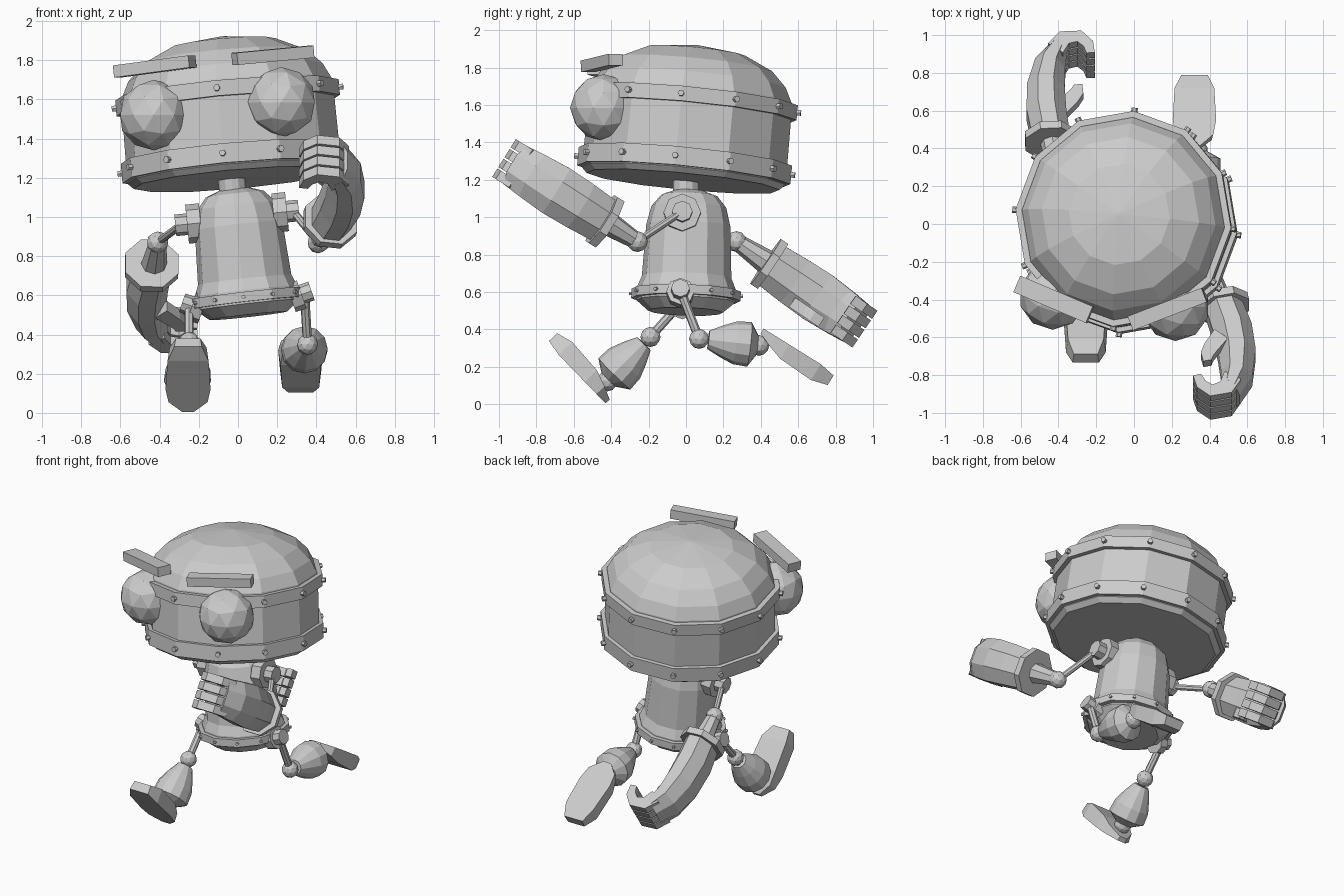
import bpy, bmesh, math
from math import sin, cos, pi, radians
from mathutils import Vector, Matrix, Euler

cube = bpy.data.objects.get("Cube")
if cube:
    bpy.data.objects.remove(cube, do_unlink=True)

grey = bpy.data.materials.new("plain grey")
grey.use_nodes = True
grey.diffuse_color = (0.6, 0.6, 0.6, 1)
grey.node_tree.nodes["Principled BSDF"].inputs["Base Color"].default_value = (0.6, 0.6, 0.6, 1)


def finish(name, bm, matrix=Matrix()):
    bmesh.ops.recalc_face_normals(bm, faces=bm.faces)
    mesh = bpy.data.meshes.new(name)
    bm.to_mesh(mesh)
    bm.free()
    mesh.materials.append(grey)
    obj = bpy.data.objects.new(name, mesh)
    obj.matrix_world = matrix
    bpy.context.collection.objects.link(obj)
    return obj


def loft(name, rings, matrix=Matrix(), closed=False):
    """Skin a list of equal rings; cap the ends or join last to first."""
    bm = bmesh.new()
    loops = [[bm.verts.new(p) for p in ring] for ring in rings]
    pairs = list(zip(loops, loops[1:]))
    if closed:
        pairs.append((loops[-1], loops[0]))
    else:
        bm.faces.new(loops[0])
        bm.faces.new(loops[-1])
    n = len(loops[0])
    for a, b in pairs:
        for i in range(n):
            j = (i + 1) % n
            bm.faces.new((a[i], a[j], b[j], b[i]))
    return finish(name, bm, matrix)


def lathe(name, profile, matrix, sides=12, closed=False):
    rings = [[(r * cos(2 * pi * i / sides), r * sin(2 * pi * i / sides), z)
              for i in range(sides)] for r, z in profile]
    return loft(name, rings, matrix, closed)


def along(a, b):
    """Matrix at a whose z axis points to b."""
    a, b = Vector(a), Vector(b)
    return Matrix.Translation(a) @ (b - a).to_track_quat('Z', 'Y').to_matrix().to_4x4()


def rod(name, a, b, r1, r2=None, sides=8):
    length = (Vector(b) - Vector(a)).length
    return lathe(name, [(r1, 0), (r2 or r1, length)], along(a, b), sides)


def ball(name, p, r, rot=Matrix()):
    bm = bmesh.new()
    bmesh.ops.create_icosphere(bm, subdivisions=2, radius=r)
    return finish(name, bm, Matrix.Translation(p) @ rot)


def box(name, matrix, size):
    bm = bmesh.new()
    bmesh.ops.create_cube(bm, size=1, matrix=Matrix.Diagonal((*size, 1)))
    return finish(name, bm, matrix)


def pose(p, x, y, z):
    return Matrix.Translation(p) @ Euler((radians(x), radians(y), radians(z))).to_matrix().to_4x4()


def band(name, matrix, r, inner, z0, z1, bolt):
    """Riveted hoop with a bolt on each corner."""
    lathe(name, [(inner, z0), (r, z0), (r, z1), (inner, z1)], matrix, closed=True)
    z = (z0 + z1) / 2
    for i in range(12):
        d = Vector((cos(pi * i / 6), sin(pi * i / 6), 0))
        up = Vector((0, 0, z))
        rod(name + "_bolt", matrix @ (d * (r - .02) + up), matrix @ (d * (r + bolt) + up), bolt * .85, sides=6)


# Head shell with two riveted bands
head = pose((-.04, .01, 1.46), -5, -5.5, -5)
lathe("head", [(.52, -.27), (.55, -.24), (.545, .15), (.54, .2), (.5, .28),
               (.42, .36), (.27, .43), (.01, .465)], head)
band("lower_head_band", head, .575, .53, -.235, -.135, .02)
band("upper_head_band", head, .575, .52, .11, .19, .02)

# Eyes and brows
ball("right_eye", (-.43, -.38, 1.52), .18)
ball("left_eye", (.22, -.44, 1.585), .18)
box("right_brow", pose((-.425, -.4, 1.768), 0, -7, -23), (.42, .095, .062))
box("left_brow", pose((.178, -.45, 1.825), 0, -5, 21), (.42, .08, .062))

# Torso and neck
torso = pose((.045, 0, .58), -1.5, -6.5, -3)
lathe("torso", [(.2, -.085), (.265, -.03), (.265, .04), (.24, .1), (.225, .38),
                (.2, .48), (.15, .54), (.08, .565)], torso)
band("torso_band", torso, .293, .25, -.02, .03, .012)
rod("neck", (-.025, 0, 1.12), (-.035, 0, 1.21), .07, sides=12)


def arm(side, s, shoulder, elbow, reach):
    """Jointed arm ending in a curled glove; the palm faces the body."""
    shoulder, elbow, L = Vector(shoulder), Vector(elbow), Vector(reach).normalized()
    C = Vector((-s, 0, 0))
    C = (C - L * C.dot(L)).normalized()
    W = C.cross(L) * s

    def at(l, c, w=0.0):
        return elbow + L * l + C * c + W * w

    def section(l, c, turn, hc, hw, w=0.0, n=8):
        t = radians(turn)
        across = C * cos(t) - L * sin(t)
        k = 1 / cos(pi / n)
        return [at(l, c, w) + across * hc * k * cos(2 * pi * (i + .5) / n)
                + W * hw * k * sin(2 * pi * (i + .5) / n) for i in range(n)]

    out = Vector((s, 0, .1 * s))
    rod(side + "_shoulder_plate", shoulder - out * .1, shoulder - out * .03, .1)
    rod(side + "_shoulder_hub", shoulder - out * .03, shoulder + out * .03, .055)
    rod(side + "_upper_arm", shoulder, elbow, .02)
    ball(side + "_elbow", elbow, .056)
    rod(side + "_wrist", elbow, at(.22, -.01), .045, .07)
    loft(side + "_cuff", [section(l, -.02, 0, .135, .145) for l in (.19, .235)])
    loft(side + "_glove", [section(.23, -.02, 0, .1, .125), section(.38, -.035, 0, .105, .135),
                           section(.53, -.03, 8, .1, .14), section(.67, 0, 25, .085, .13),
                           section(.76, .05, 50, .06, .12)])
    path = [(.72, .03, 40, .05), (.785, .08, 60, .045), (.79, .16, 110, .036),
            (.74, .205, 150, .03), (.68, .215, 180, .022)]
    for i in range(4):
        w = (i - 1.5) * .062
        loft(side + "_finger", [section(l, c, t, h, .026, w, 4) for l, c, t, h in path])
    thumb = [(.46, .04, 50, .045), (.53, .11, 45, .04), (.57, .14, 30, .034), (.61, .145, 0, .022)]
    loft(side + "_thumb", [section(l, c, t, h, .03, .1, 4) for l, c, t, h in thumb])


arm("left", 1, (.28, -.02, 1.03), (.41, -.26, .87), (.16, -.67, .42))
arm("right", -1, (-.29, .01, .96), (-.41, .27, .87), (-.04, .66, -.45))


def leg(side, s, hip, knee, ankle, heel, toe, up):
    """Thin thigh, flared shin and a slab foot."""
    hip, knee, ankle, heel, toe = map(Vector, (hip, knee, ankle, heel, toe))
    out = Vector((s, 0, .35))
    rod(side + "_hip_plate", hip - out * .07, hip - out * .015, .075)
    rod(side + "_hip_hub", hip - out * .02, hip + out * .035, .05)
    rod(side + "_thigh", hip, knee, .024)
    ball(side + "_knee", knee, .054)
    length = (ankle - knee).length
    lathe(side + "_shin", [(.05, .05), (.085, .12), (.115, length * .6), (.12, length * .84),
                           (.05, length * .98)], along(knee, ankle))
    ball(side + "_ankle", ankle, .056)
    # Foot slab, tapering towards heel and toe
    u = (toe - heel).normalized()
    n = Vector(up)
    n = (n - u * n.dot(u)).normalized()
    w = u.cross(n)
    rings = []
    for l, half, low, high in ((0, .03, 0, .03), (.07, .1, 0, .06), (.16, .115, 0, .09),
                               (.36, .105, 0, .1), (.45, .07, .015, .075)):
        rings.append([heel + u * l + w * half * a + n * b
                      for a, b in ((-1, low), (1, low), (.9, high), (-.9, high))])
    loft(side + "_foot", rings)


leg("left", 1, (.34, -.03, .61), (.355, .07, .35), (.335, .39, .315),
    (.32, .415, .405), (.32, .8, .165), (0, -.5, -.85))
leg("right", -1, (-.25, -.02, .55), (-.25, -.19, .36), (-.26, -.42, .125),
    (-.255, -.43, .005), (-.255, -.735, .32), (0, .7, .7))
